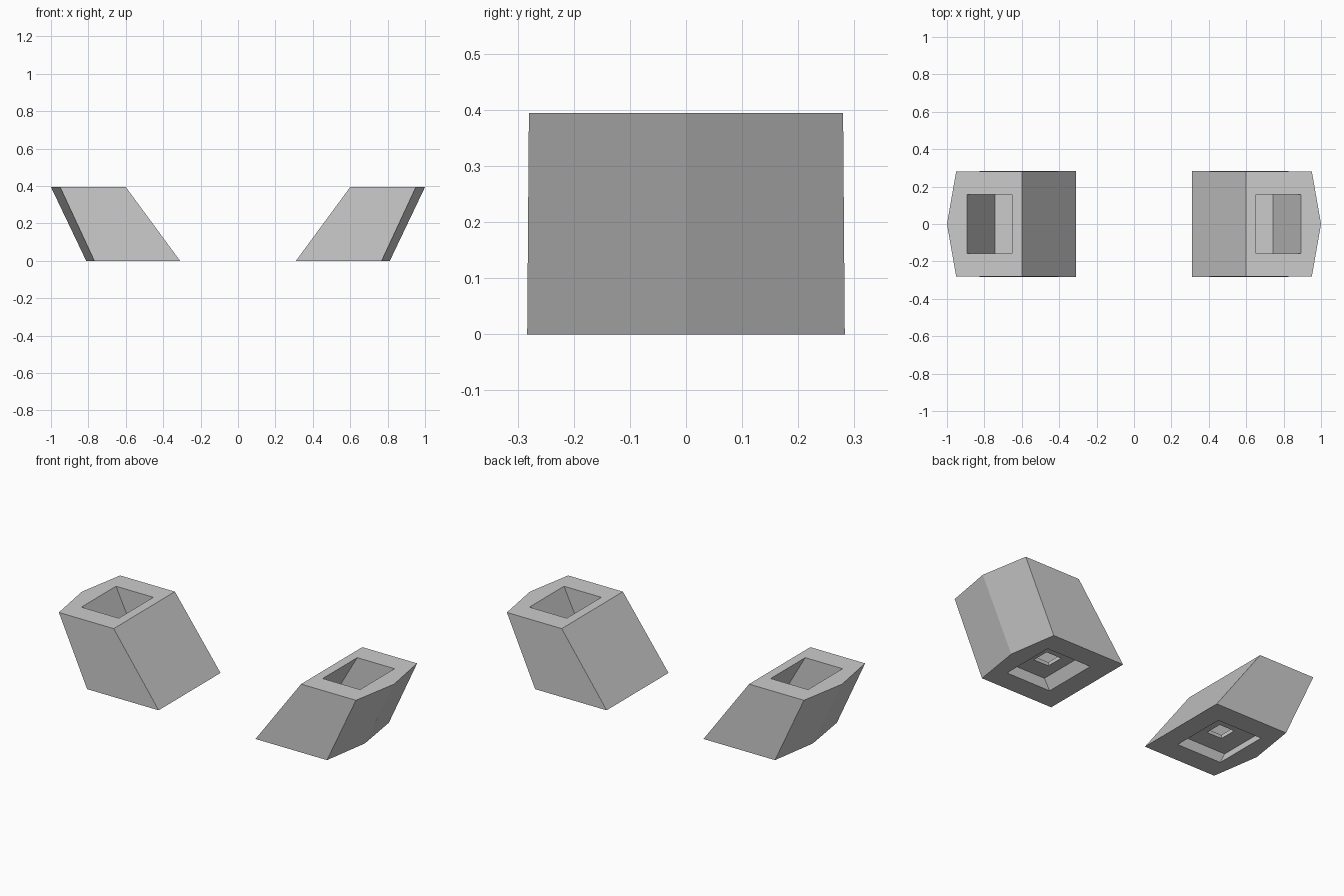
import bpy, bmesh

if "Cube" in bpy.data.objects:
    bpy.data.objects.remove(bpy.data.objects["Cube"])

H = 0.394            # overall height


def loft(name, bottom, top, z0, z1):
    """Closed solid between two matching outlines (counter-clockwise from above)."""
    bm = bmesh.new()
    lo = [bm.verts.new((x, y, z0)) for x, y in bottom]
    hi = [bm.verts.new((x, y, z1)) for x, y in top]
    n = len(lo)
    bm.faces.new(lo[::-1])
    bm.faces.new(hi)
    for i in range(n):
        j = (i + 1) % n
        bm.faces.new((lo[i], lo[j], hi[j], hi[i]))
    bmesh.ops.recalc_face_normals(bm, faces=bm.faces)
    mesh = bpy.data.meshes.new(name)
    bm.to_mesh(mesh)
    bm.free()
    obj = bpy.data.objects.new(name, mesh)
    bpy.context.collection.objects.link(obj)
    return obj


def pentagon(inner, corner, tip, half):
    return [(inner, -half), (corner, -half), (tip, 0), (corner, half), (inner, half)]


def rect(x0, x1, half):
    return [(x0, -half), (x1, -half), (x1, half), (x0, half)]


def well_section(z):
    """Slanted inner channel outline at height z."""
    t = z / H
    return rect(0.424 + 0.229 * t, 0.705 + 0.187 * t, 0.160 - 0.002 * t)


def well_cutter(name, z0, z1):
    return loft(name, well_section(z0), well_section(z1), z0, z1)


# Leaning five-sided block
block = loft("leaning_block", pentagon(0.31, 0.768, 0.812, 0.283),
             pentagon(0.60, 0.951, 1.0, 0.28), 0, H)

# Deep top well, shallow underside recess, small square drain hole
cutters = [
    well_cutter("top_well_cutter", 0.08, H + 0.05),
    well_cutter("underside_recess_cutter", -0.05, 0.06),
    loft("drain_hole_cutter", rect(0.525, 0.62, 0.05), rect(0.525, 0.62, 0.05), 0.03, 0.12),
]
for c in cutters:
    c.hide_render = True
    c.hide_viewport = False
    c.display_type = 'WIRE'
    mod = block.modifiers.new(c.name, 'BOOLEAN')
    mod.operation = 'DIFFERENCE'
    mod.solver = 'EXACT'
    mod.object = c

# Opposite block
mirror = block.modifiers.new("opposite_block", 'MIRROR')
mirror.use_axis[0] = True
mirror.use_mirror_merge = False
